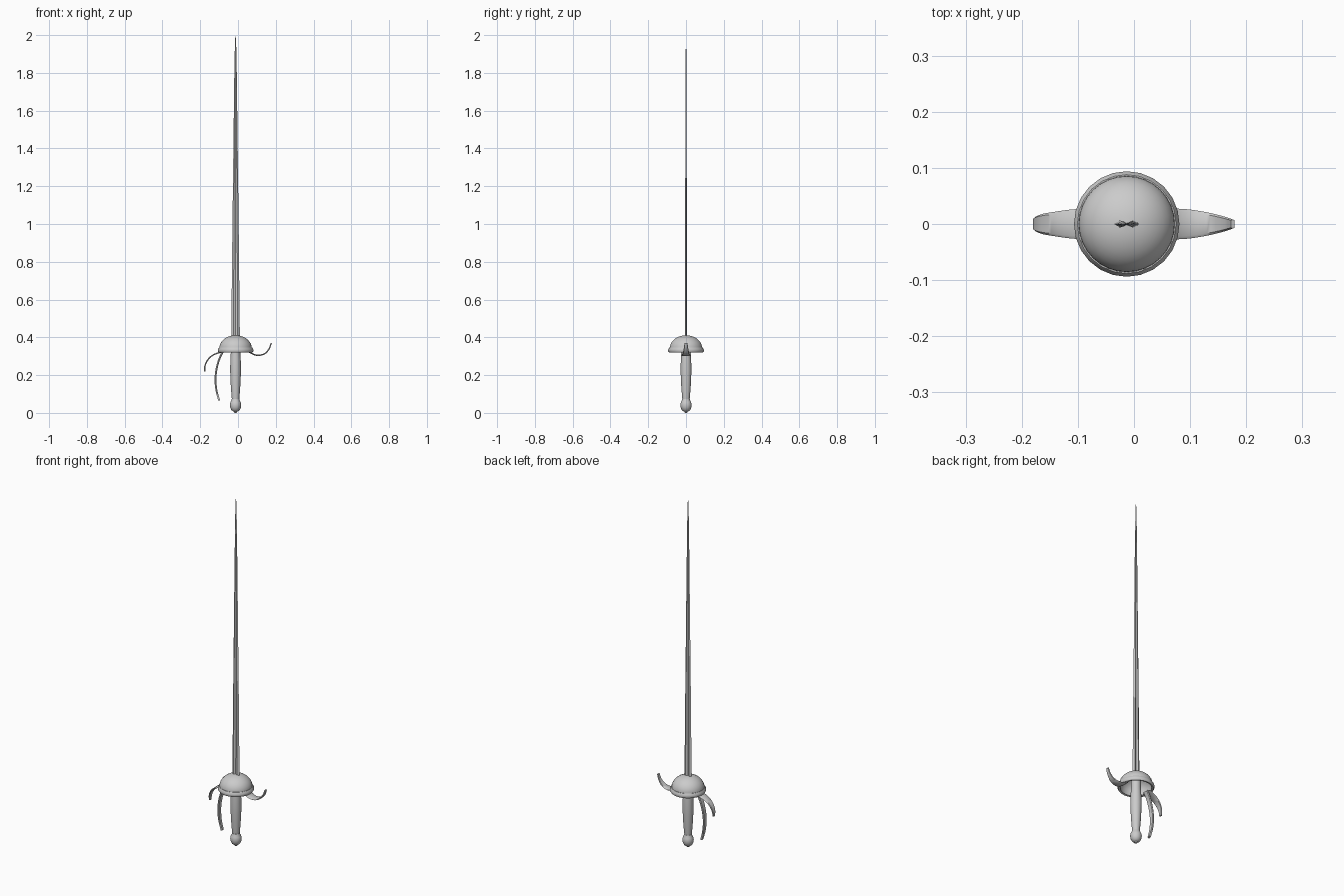
import bpy, bmesh, math
from mathutils import Vector

if "Cube" in bpy.data.objects:
    bpy.data.objects.remove(bpy.data.objects["Cube"])

CX = -0.013  # sword axis


def finish(name, bm, angle=40):
    bmesh.ops.remove_doubles(bm, verts=bm.verts, dist=1e-5)
    bmesh.ops.recalc_face_normals(bm, faces=bm.faces)
    me = bpy.data.meshes.new(name)
    bm.to_mesh(me)
    bm.free()
    ob = bpy.data.objects.new(name, me)
    bpy.context.collection.objects.link(ob)
    bpy.context.view_layer.objects.active = ob
    ob.select_set(True)
    bpy.ops.object.shade_smooth_by_angle(angle=math.radians(angle))
    ob.select_set(False)
    return ob


def skin(name, rings, closed=False, angle=40):
    """Bridge a list of rings of points, capping the open ends."""
    bm = bmesh.new()
    vs = [[bm.verts.new(p) for p in r] for r in rings]
    n = len(rings[0])
    pairs = list(zip(vs, vs[1:] + vs[:1])) if closed else list(zip(vs, vs[1:]))
    for a, b in pairs:
        for i in range(n):
            j = (i + 1) % n
            bm.faces.new((a[i], a[j], b[j], b[i]))
    if not closed:
        bm.faces.new(vs[0])
        bm.faces.new(vs[-1])
    return finish(name, bm, angle)


def lathe(name, profile, seg=24, closed=False):
    rings = [[(CX + r * math.cos(2 * math.pi * i / seg),
               r * math.sin(2 * math.pi * i / seg), z) for i in range(seg)]
             for r, z in profile]
    return skin(name, rings, closed)


def smooth_path(pts, steps=5):
    """Catmull-Rom through the points (x, z, half width)."""
    p = [Vector(q) for q in pts]
    p = [2 * p[0] - p[1]] + p + [2 * p[-1] - p[-2]]
    out = []
    for a, b, c, d in zip(p, p[1:], p[2:], p[3:]):
        for k in range(steps):
            t = k / steps
            out.append(0.5 * (2 * b + (c - a) * t + (2 * a - 5 * b + 4 * c - d) * t**2
                              + (3 * b - a - 3 * c + d) * t**3))
    return out + [p[-2]]


def strap(name, pts, thick):
    """Flat tapering band curved in the xz plane."""
    path = smooth_path(pts)
    rings = []
    for i, (x, z, w) in enumerate(path):
        d = path[min(i + 1, len(path) - 1)] - path[max(i - 1, 0)]
        n = Vector((-d.y, d.x)).normalized() * thick / 2
        rings.append([(x + n.x * s, y * w, z + n.y * s)
                      for s, y in ((1, -.8), (1, .8), (0, 1), (-1, .8), (-1, -.8), (0, -1))])
    return skin(name, rings)


# blade: tapering, hollowed along the middle
rings = []
for z, w, t in ((0.385, .023, .0065), (0.9, .0175, .005), (1.4, .0115, .0035),
                (1.8, .0065, .002), (1.95, .0035, .0012), (2.0, .0006, .0004)):
    sec = ((-1, 0), (-.5, -1), (0, -.3), (.5, -1), (1, 0), (.5, 1), (0, .3), (-.5, 1))
    rings.append([(CX + w * a, t * b, z) for a, b in sec])
skin("blade", rings, angle=20)

# cup guard: hollow dome
N = 9
outer = [(0.086 * math.cos(i / N * math.pi / 2), 0.342 + 0.069 * math.sin(i / N * math.pi / 2))
         for i in range(N)] + [(0.001, 0.411)]
inner = [(max(r - 0.005, 0.001), z - 0.005) for r, z in reversed(outer)]
lathe("cup_guard", outer + inner, 32, True)

# cup rim band
lathe("cup_rim", [(.080, .334), (.080, .322), (.090, .320), (.094, .326),
                  (.094, .336), (.088, .346), (.082, .346)], 24, True)

# grip and pommel
lathe("grip", [(.018, .06), (.020, .078), (.022, .10), (.025, .14), (.0275, .19), (.0285, .23),
               (.0275, .28), (.025, .32), (.025, .40)], 20)
lathe("pommel", [(.001, 0.005), (.012, .007), (.022, .015), (.028, .028), (.030, .043),
                 (.027, .057), (.021, .068), (.020, .074), (.014, .078)], 20)
lathe("pommel_button", [(.001, 0), (.007, .001), (.009, .006), (.007, .012)], 12)

# guard arms and knuckle bow
strap("right_quillon", [(.060, .322, .027), (.085, .309, .027), (.112, .305, .024),
                        (.143, .315, .018), (.165, .340, .012), (.176, .370, .008)], .007)
strap("left_quillon", [(-.080, .324, .027), (-.110, .316, .026), (-.140, .301, .022),
                       (-.163, .277, .018), (-.175, .248, .013), (-.1765, .220, .008)], .007)
strap("knuckle_bow", [(-.078, .328, .016), (-.097, .290, .015), (-.112, .240, .014),
                      (-.119, .185, .013), (-.115, .125, .011), (-.100, .066, .008)], .010)
